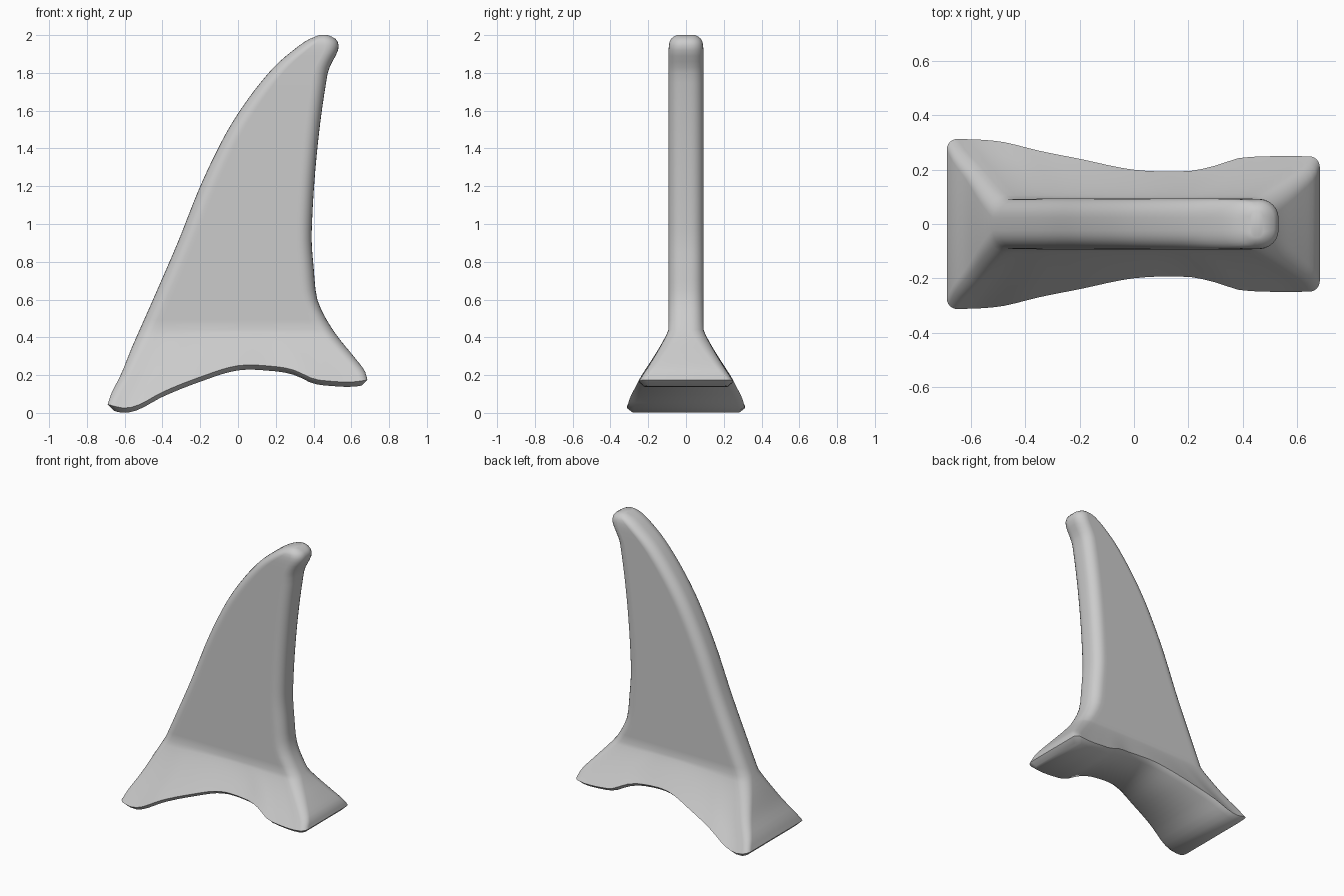
import bpy, bmesh, math

if "Cube" in bpy.data.objects:
    bpy.data.objects.remove(bpy.data.objects["Cube"])


def curve(pts):
    """Smooth interpolation through (t, value) points."""
    n = len(pts)
    def slope(i):
        a, b = pts[max(i - 1, 0)], pts[min(i + 1, n - 1)]
        return (b[1] - a[1]) / (b[0] - a[0])
    def f(t):
        t = min(max(t, pts[0][0]), pts[-1][0])
        i = 0
        while i < n - 2 and t > pts[i + 1][0]:
            i += 1
        (t0, v0), (t1, v1) = pts[i], pts[i + 1]
        h = t1 - t0
        u = (t - t0) / h
        return (v0 * (2*u**3 - 3*u*u + 1) + h * slope(i) * (u**3 - 2*u*u + u)
                + v1 * (3*u*u - 2*u**3) + h * slope(i + 1) * (u**3 - u*u))
    return f


# front outline of the fin, as x over z
lead = curve([(.04, -.69), (.1, -.67), (.2, -.62), (.35, -.56), (.6, -.45), (.9, -.32),
              (1.2, -.2), (1.45, -.08), (1.6, .01), (1.75, .12), (1.85, .21),
              (1.93, .305), (1.975, .37), (2.0, .43)])
trail = curve([(.17, .685), (.22, .67), (.3, .61), (.4, .53), (.5, .465), (.6, .42), (.75, .402),
               (.95, .39), (1.4, .42), (1.8, .475), (1.86, .5), (1.92, .53),
               (1.96, .53), (1.985, .51), (2.0, .475)])
# arched underside and rim half width, over x
arch = curve([(-.69, .02), (-.6, 0), (-.52, .02), (-.4, .085), (-.2, .165), (0, .225),
              (.2, .22), (.3, .2), (.4, .155), (.5, .142), (.6, .138), (.69, .15)])
rim_y = curve([(-.69, .315), (-.5, .305), (-.35, .27), (-.2, .24), (0, .2),
               (.2, .195), (.3, .215), (.4, .245), (.69, .25)])
half_y = curve([(.44, .093), (1.9, .093), (1.96, .088), (1.985, .075), (2.0, .05)])

ARC, MID = 6, 30
JOIN = .44


def side(x0, x1, r):
    """(x, inset from the half width) along one side, with rounded ends."""
    arc = [math.pi / 2 * i / ARC for i in range(ARC + 1)]
    out = [(x0 + r * (1 - math.cos(a)), r * (1 - math.sin(a))) for a in arc]
    out += [(x0 + r + (x1 - x0 - 2 * r) * i / MID, 0) for i in range(1, MID)]
    out += [(x1 - r * (1 - math.cos(a)), r * (1 - math.sin(a))) for a in reversed(arc)]
    return out


rings = []
# underside edge, tucked in for a soft rim
rings.append([(x, rim_y(x) - .03 - d, arch(x)) for x, d in side(-.655, .655, .03)])
rim = [(x, arch(x) + .025) for x, d in side(-.69, .685, .04)]

# flared base, from the arched rim up to the blade
for k in range(12):
    s = k / 12
    x0, x1 = lead(.04 + (JOIN - .04) * s), trail(.17 + (JOIN - .17) * s)
    ring = []
    for (x, d), (xr, zr) in zip(side(x0, x1, .04 + .03 * s), rim):
        w = .093 + (rim_y(xr) - .093) * (1 - s) ** 1.15
        ring.append((x, w - d, zr + (JOIN - zr) * s))
    rings.append(ring)

# blade
levels = [JOIN + (1.8 - JOIN) * i / 26 for i in range(27)]
levels += [1.83, 1.86, 1.89, 1.92, 1.945, 1.965, 1.98, 1.992, 2.0]
for z in levels:
    w = half_y(z)
    r = min(.07, w * .75, (trail(z) - lead(z)) * .45)
    rings.append([(x, w - d, z) for x, d in side(lead(z), trail(z), r)])

# skin all rings, front and back, then close underside and tip
bm = bmesh.new()
loops = []
for ring in rings:
    front = [bm.verts.new((x, -y, z)) for x, y, z in ring]
    back = [bm.verts.new((x, y, z)) for x, y, z in ring]
    loops.append((front, back))
n = len(rings[0])
for (f0, b0), (f1, b1) in zip(loops, loops[1:]):
    a, b = f0 + b0[::-1], f1 + b1[::-1]
    for i in range(2 * n):
        j = (i + 1) % (2 * n)
        bm.faces.new((a[i], a[j], b[j], b[i]))
for f, b in (loops[0], loops[-1]):
    for i in range(n - 1):
        bm.faces.new((f[i], b[i], b[i + 1], f[i + 1]))
bmesh.ops.recalc_face_normals(bm, faces=bm.faces)
mesh = bpy.data.meshes.new("fin")
bm.to_mesh(mesh)
bm.free()
fin = bpy.data.objects.new("fin", mesh)
bpy.context.collection.objects.link(fin)
bpy.context.view_layer.objects.active = fin
fin.select_set(True)
bpy.ops.object.shade_smooth_by_angle(angle=math.radians(50))
